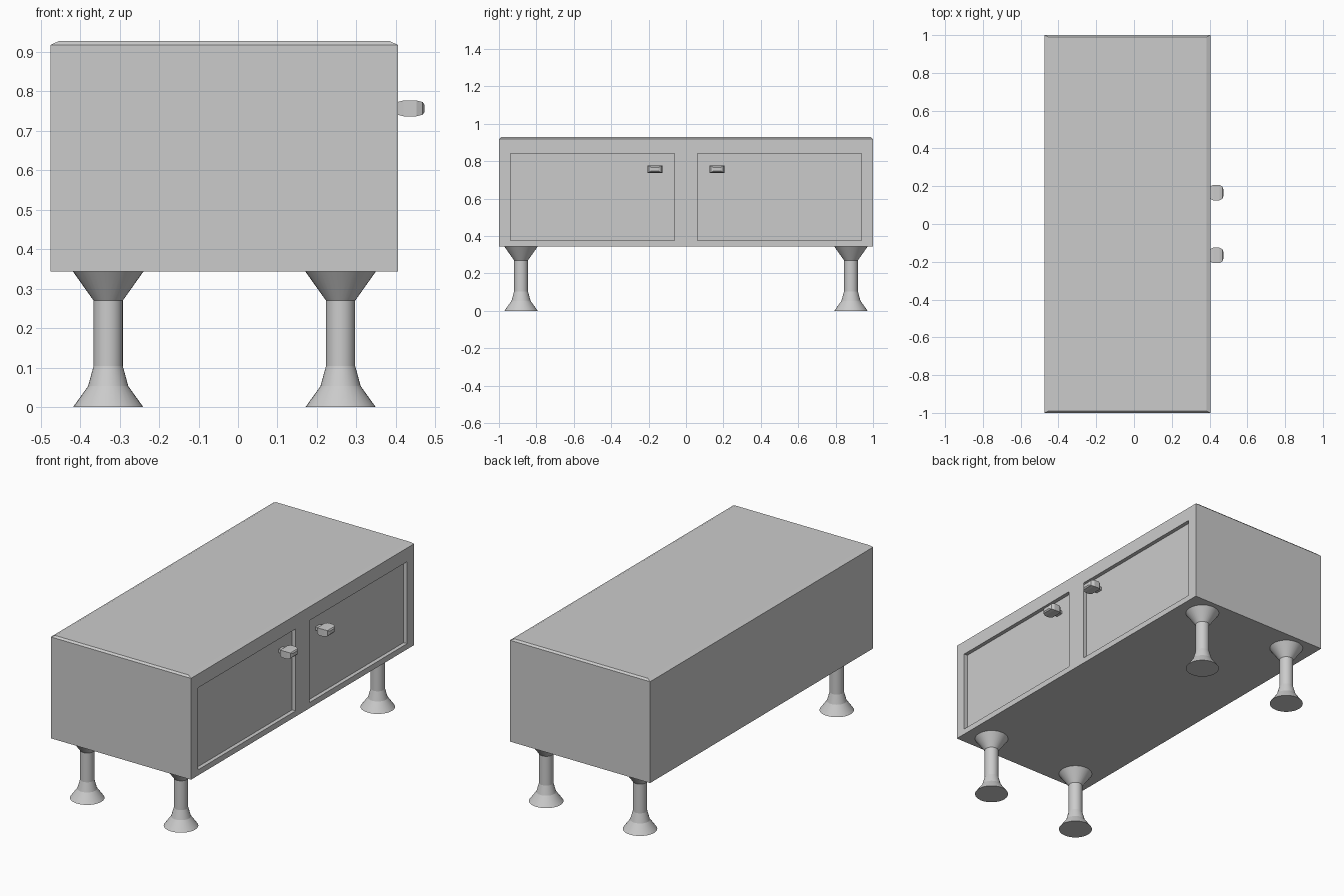
import bpy, bmesh, math
from mathutils import Vector

if "Cube" in bpy.data.objects:
    bpy.data.objects.remove(bpy.data.objects["Cube"])

X0, X1 = -0.475, 0.405      # cabinet back and front
Z0, Z1, Z2 = 0.343, 0.918, 0.928


def finish(bm, name):
    bmesh.ops.recalc_face_normals(bm, faces=bm.faces)
    me = bpy.data.meshes.new(name)
    bm.to_mesh(me)
    bm.free()
    ob = bpy.data.objects.new(name, me)
    bpy.context.collection.objects.link(ob)
    return ob


def loft(bm, rings):
    """Skin a list of equal-length point rings and cap both ends."""
    loops = [[bm.verts.new(p) for p in r] for r in rings]
    n = len(loops[0])
    for a, b in zip(loops, loops[1:]):
        for i in range(n):
            j = (i + 1) % n
            bm.faces.new((a[i], a[j], b[j], b[i]))
    bm.faces.new(loops[0])
    bm.faces.new(loops[-1])


def rect(x0, x1, y, z):
    return [(x0, -y, z), (x1, -y, z), (x1, y, z), (x0, y, z)]


# Cabinet body with a slightly chamfered top
bm = bmesh.new()
loft(bm, [rect(X0, X1, 1, Z0), rect(X0, X1, 1, Z1),
          rect(X0 + 0.022, X1 - 0.022, 0.99, Z2)])

# Two recessed door panels cut into the front (+x) face
P0, P1, PZ0, PZ1 = 0.061, 0.938, 0.375, 0.84
cuts = [((0, s * y, 0), (0, 1, 0)) for s in (-1, 1) for y in (P0, P1)]
cuts += [((0, 0, z), (0, 0, 1)) for z in (PZ0, PZ1)]
for co, no in cuts:
    faces = [f for f in bm.faces if all(abs(v.co.x - X1) < 1e-5 for v in f.verts)]
    geom = set(faces)
    for f in faces:
        geom.update(f.edges, f.verts)
    bmesh.ops.bisect_plane(bm, geom=list(geom), plane_co=co, plane_no=no, dist=1e-5)
panels = []
for f in bm.faces:
    c = f.calc_center_median()
    if abs(c.x - X1) < 1e-5 and P0 < abs(c.y) < P1 and PZ0 < c.z < PZ1:
        panels.append(f)
ext = bmesh.ops.extrude_discrete_faces(bm, faces=panels)["faces"]
bmesh.ops.translate(bm, vec=Vector((-0.022, 0, 0)),
                    verts=list({v for f in ext for v in f.verts}))
finish(bm, "cabinet_body")

# Door knobs: rectangular sections swelling in the middle (x, scale)
KNOB = [(0.38, 0.45), (0.399, 0.5), (0.404, 0.8), (0.42, 1), (0.452, 1),
        (0.468, 0.8), (0.473, 0.45)]
for side, s in (("left", -1), ("right", 1)):
    bm = bmesh.new()
    loft(bm, [[(x, s * 0.166 + a * 0.041 * k, 0.757 + b * 0.02 * k)
               for a, b in ((-1, -1), (1, -1), (1, 1), (-1, 1))] for x, k in KNOB])
    finish(bm, side + "_door_knob")

# Turned legs, flared at both ends (radius, height)
LEG = [(0.089, 0), (0.051, 0.053), (0.037, 0.104), (0.037, 0.27), (0.089, Z0)]
N = 32
for row, cx in (("back", -0.329), ("front", 0.26)):
    for side, cy in (("left", -0.882), ("right", 0.882)):
        bm = bmesh.new()
        loft(bm, [[(cx + r * math.cos(2 * math.pi * i / N),
                    cy + r * math.sin(2 * math.pi * i / N), z) for i in range(N)]
                  for r, z in LEG])
        ob = finish(bm, f"{row}_{side}_leg")
        bpy.ops.object.select_all(action='DESELECT')
        ob.select_set(True)
        bpy.context.view_layer.objects.active = ob
        bpy.ops.object.shade_smooth_by_angle(angle=math.radians(14))
